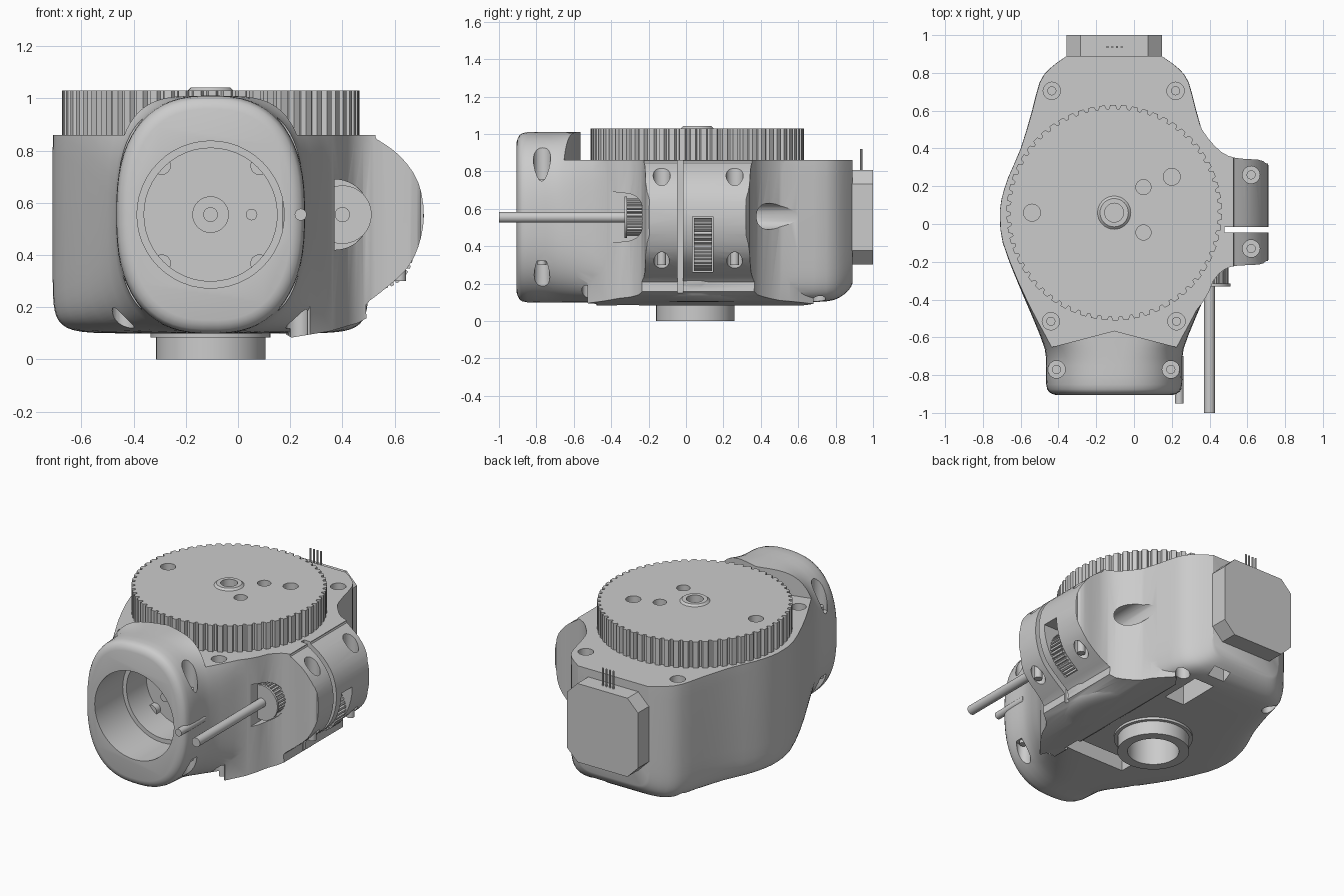
import bpy, bmesh, math

if "Cube" in bpy.data.objects:
    bpy.data.objects.remove(bpy.data.objects["Cube"])

CX, CY, CZ = -0.105, 0.06, 0.555   # gear axis and front bore axis


def smooth(pts, k=3, closed=True):
    """Catmull-Rom subdivision of a list of tuples."""
    n, out = len(pts), []
    for i in range(n if closed else n - 1):
        idx = [i - 1, i, i + 1, i + 2]
        p = [pts[j % n] if closed else pts[min(max(j, 0), n - 1)] for j in idx]
        for s in range(k):
            t = s / k
            out.append(tuple(0.5 * (2 * b + (c - a) * t + (2 * a - 5 * b + 4 * c - d) * t * t
                             + (3 * b - a - 3 * c + d) * t ** 3) for a, b, c, d in zip(*p)))
    return out if closed else out + [pts[-1]]


def loft(name, rings):
    """Closed solid through rings of equal point count."""
    bm = bmesh.new()
    rows = [[bm.verts.new(p) for p in r] for r in rings]
    n = len(rows[0])
    for a, b in zip(rows, rows[1:]):
        for i in range(n):
            bm.faces.new((a[i], a[(i + 1) % n], b[(i + 1) % n], b[i]))
    bm.faces.new(rows[0][::-1])
    bm.faces.new(rows[-1])
    bmesh.ops.recalc_face_normals(bm, faces=bm.faces)
    me = bpy.data.meshes.new(name)
    bm.to_mesh(me)
    bm.free()
    ob = bpy.data.objects.new(name, me)
    bpy.context.collection.objects.link(ob)
    return ob


def prism(name, pts, lo, hi, axis='Z'):
    f = (lambda a, b, t: (a, b, t)) if axis == 'Z' else (lambda a, b, t: (a, t, b))
    return loft(name, [[f(a, b, t) for a, b in pts] for t in (lo, hi)])


def circle(c, r, n=32, a0=0.0, a1=2 * math.pi):
    return [(c[0] + r * math.cos(a0 + (a1 - a0) * i / n),
             c[1] + r * math.sin(a0 + (a1 - a0) * i / n)) for i in range(n)]


def cyl(name, c, r, lo, hi, axis='Z', n=32):
    return prism(name, circle(c, r, n), lo, hi, axis)


def box(name, x, y, z):
    return prism(name, [(x[0], y[0]), (x[1], y[0]), (x[1], y[1]), (x[0], y[1])], *z)


def toothed(name, c, r_in, r_out, teeth, lo, hi, axis='Z'):
    pts = []
    for i in range(teeth):
        for f, r in ((0, r_in), (0.22, r_in), (0.36, r_out), (0.86, r_out)):
            a = 2 * math.pi * (i + f) / teeth
            pts.append((c[0] + r * math.cos(a), c[1] + r * math.sin(a)))
    return prism(name, pts, lo, hi, axis)


def boolean(ob, others, op='DIFFERENCE'):
    bpy.context.view_layer.objects.active = ob
    for o in others:
        o.hide_render = True
        m = ob.modifiers.new('bool', 'BOOLEAN')
        m.operation, m.object, m.solver = op, o, 'EXACT'
        bpy.ops.object.modifier_apply(modifier=m.name)
        bpy.data.objects.remove(o)


# Housing: loft along y (y, half width, bottom, top, superellipse power)
stations = [(-.905, .31, .15, .96, 2.5), (-.89, .345, .115, .995, 2.5), (-.85, .36, .1, 1.01, 2.5),
            (-.75, .362, .1, 1.01, 2.6), (-.66, .368, .1, 1.01, 3), (-.5, .43, .1, 1.01, 4.5),
            (-.3, .515, .1, 1.01, 7), (-.1, .59, .1, 1.01, 9), (.03, .605, .1, 1.01, 10),
            (.13, .597, .1, 1.01, 10), (.25, .56, .1, 1.01, 10), (.4, .495, .1, 1.01, 9),
            (.6, .435, .1, 1.01, 8), (.75, .395, .105, 1.01, 8), (.82, .345, .125, 1.01, 8),
            (.87, .28, .165, 1.01, 8), (.89, .25, .2, 1.01, 8)]
rings = []
for y, w, zb, zt, p in smooth(stations, 2, closed=False):
    ring = []
    for i in range(64):
        c, s = math.cos(math.pi * (2 * i + 1) / 64), math.sin(math.pi * (2 * i + 1) / 64)
        ring.append((CX + w * math.copysign(abs(c) ** (2 / p), c), y,
                     (zb + zt) / 2 + (zt - zb) / 2 * math.copysign(abs(s) ** (2 / p), s)))
    rings.append(ring)
housing = loft('housing', rings)

# Clamp lobe on the right: plan outline intersected with front profile
plan = [(.2, .62), (.31, .6), (.36, .5), (.43, .41), (.5, .36), (.58, .345), (.66, .34), (.7, .32),
        (.715, .27), (.715, -.15), (.7, -.195), (.66, -.215), (.55, -.22), (.48, -.24), (.42, -.3),
        (.36, -.42), (.2, -.48)]
profile = [(.1, .14), (.46, .14), (.49, .21), (.55, .26), (.64, .34), (.69, .43), (.712, .55),
           (.69, .68), (.62, .78), (.53, .845), (.49, .862), (.1, .86)]
lobe = prism('clamp_lobe', smooth(plan, 2), 0.05, 1.0)
boolean(lobe, [prism('lobe_profile', smooth(profile, 3), -.8, .9, 'Y')], 'INTERSECT')
boolean(housing, [lobe, cyl('output_flange', (CX, .05), .23, .085, .2, n=40),
                  cyl('output_collar', (CX, .05), .21, 0, .2, n=40)], 'UNION')

# Openings: flat top behind the hood, front bore, bottom bore, slit, windows
cutters = [
    prism('top_cut', [(-1, -.8), (CX, -.565), (.79, -.8), (1, 1.2), (-1, 1.2)], .86, 1.3),
    cyl('bore_front', (CX, CZ), .282, -1, -.62, 'Y', 48),
    cyl('bore_inner', (CX, CZ), .255, -.7, -.42, 'Y', 48),
    cyl('bottom_bore', (CX, .05), .15, -.1, .3, n=40),
    box('slit', (.48, .9), (-.045, -.015), (0, 1)),
    box('wheel_window', (.38, .9), (.035, .145), (.262, .558)),
    prism('thumb_pocket', circle((.37, CZ), .135, 24, -math.pi / 2, math.pi / 2) + [(.37, CZ + .135)],
          -.7, -.235, 'Y'),
    cyl('rod_exit', (.4, .56), .07, .25, .8, 'Y'),
    box('bottom_window_rear', (0, .14), (.45, .72), (0, .25)),
    box('bottom_window_front', (-.22, .22), (-.37, -.25), (0, .25)),
    box('bottom_notch', (-.02, .1), (.79, .85), (0, .28)),
]
bolts = [(-.435, .705), (.22, .705), (.62, .26), (.62, -.13),
         (-.44, -.515), (.225, -.515), (-.41, -.77), (.195, -.77)]
for b in bolts:
    lobe_bolt = b[0] > .5
    cutters += [cyl('bolt_top', b, .046, .66 if lobe_bolt else .72, 1.2, n=20),
                cyl('bolt_bottom', b, .042, -.1, .45 if lobe_bolt else .32, n=20)]
boolean(housing, cutters)

# Bolts sitting in the counterbores
for i, b in enumerate(bolts):
    cyl(f'bolt_{i}', b, .024, .3, .76 if b[0] < .5 else .7, n=16)

# Large drive gear with hub and holes
gear = toothed('drive_gear', (CX, CY), .55, .57, 62, .86, 1.03)
boolean(gear, [cyl('gear_hole', c, r, .9, 1.2, n=24) for c, r in
               (((-.54, CY), .045), ((.2, .25), .045), ((.05, .195), .04), ((.05, -.045), .04))])
hub = loft('gear_hub', [[(x, y, z) for x, y in circle((CX, CY), r)]
                        for z, r in ((.95, .088), (1.03, .088), (1.042, .075))])
for ob in (gear, hub):
    boolean(ob, [cyl('hub_bore', (CX, CY), .05, .93, 1.2)])

# Rear motor with chamfered corners and terminal pins
m, k = .253, .075
corners = [(-m, -m + k), (-m + k, -m), (m - k, -m), (m, -m + k),
           (m, m - k), (m - k, m), (-m + k, m), (-m, m - k)]
prism('rear_motor', [(CX + a, CZ + b) for a, b in corners], .8, 1.0, 'Y')
for i in range(4):
    cyl(f'terminal_pin_{i}', (-.14 + .025 * i, .937), .006, .7, .92, n=8)

# Inside the front bore: shaft boss, shaft, screws
cyl('shaft_boss', (CX, CZ), .07, -.5, -.4, 'Y')
cyl('shaft', (CX, CZ), .028, -.6, -.4, 'Y', 20)
for i, (sx, sz) in enumerate(((-1, -1), (1, -1), (-1, 1), (1, 1))):
    cyl(f'bore_screw_{i}', (CX + .187 * sx, CZ + .187 * sz), .035, -.46, -.4, 'Y', 16)
cyl('bore_pin', (.052, CZ), .022, -.5, -.4, 'Y', 16)

# Filament rod, thumb wheel, side pin and idler wheel
cyl('guide_rod', (.4, CZ), .029, -1.0, -.2, 'Y', 24)
toothed('thumb_wheel', (.4, CZ), .088, .1, 28, -.32, -.2, 'Y')
cyl('thumb_wheel_flange', (.4, CZ), .112, -.33, -.315, 'Y')
cyl('side_pin', (.24, CZ), .023, -.95, -.7, 'Y', 16)
toothed('idler_wheel', (.53, .41), .128, .142, 36, .042, .138, 'Y')

# Smooth shading with sharp edges kept
bpy.ops.object.select_all(action='DESELECT')
for ob in bpy.context.scene.objects:
    ob.select_set(True)
bpy.context.view_layer.objects.active = housing
bpy.ops.object.shade_smooth_by_angle(angle=math.radians(30))
